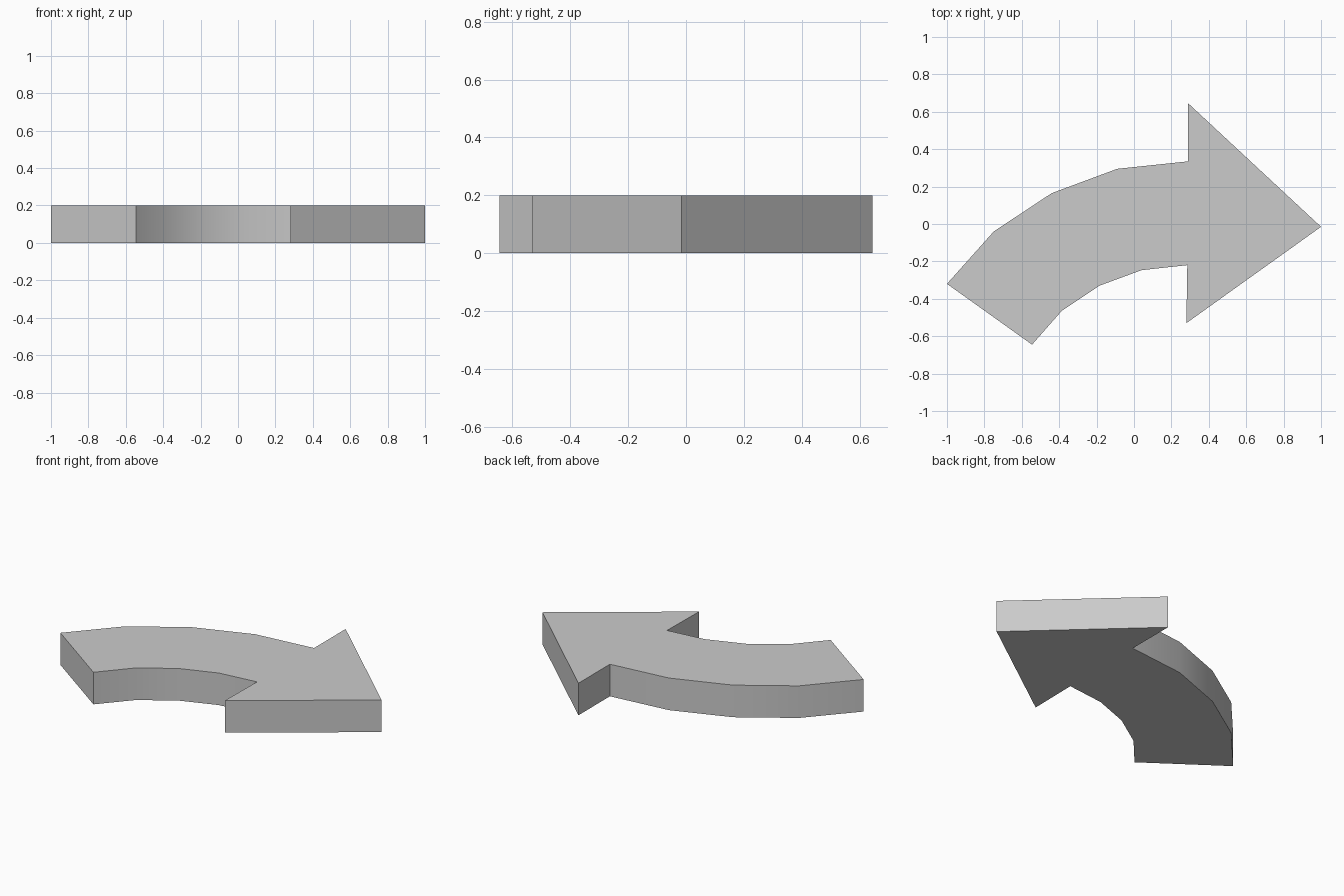
import bpy
import bmesh
import math

cube = bpy.data.objects.get("Cube")
if cube:
    bpy.data.objects.remove(cube, do_unlink=True)

THICKNESS = 0.2

# Outline: outer bend, arrow head, inner bend
outer_bend = [(-1, -0.32), (-0.75, -0.04), (-0.44, 0.165), (-0.09, 0.295), (0.29, 0.335)]
head = [(0.29, 0.645), (1, -0.015), (0.28, -0.53)]
inner_bend = [(0.285, -0.22), (0.04, -0.247), (-0.185, -0.33), (-0.385, -0.463), (-0.545, -0.645)]

# Flat outline extruded into a slab
bm = bmesh.new()
base = bm.faces.new([bm.verts.new((x, y, 0)) for x, y in outer_bend + head + inner_bend])
slab = bmesh.ops.extrude_face_region(bm, geom=[base], use_keep_orig=True)
top = [v for v in slab["geom"] if isinstance(v, bmesh.types.BMVert)]
bmesh.ops.translate(bm, verts=top, vec=(0, 0, THICKNESS))
bmesh.ops.recalc_face_normals(bm, faces=bm.faces)
mesh = bpy.data.meshes.new("curved_arrow")
bm.to_mesh(mesh)
bm.free()

arrow = bpy.data.objects.new("curved_arrow", mesh)
bpy.context.collection.objects.link(arrow)

# Plain grey
grey = bpy.data.materials.new("light_grey")
grey.use_nodes = True
colour = (0.6, 0.6, 0.6, 1)
grey.diffuse_color = colour
grey.node_tree.nodes["Principled BSDF"].inputs["Base Color"].default_value = colour
mesh.materials.append(grey)

# Smooth bends, sharp corners
bpy.ops.object.select_all(action="DESELECT")
arrow.select_set(True)
bpy.context.view_layer.objects.active = arrow
bpy.ops.object.shade_smooth_by_angle(angle=math.radians(30))
